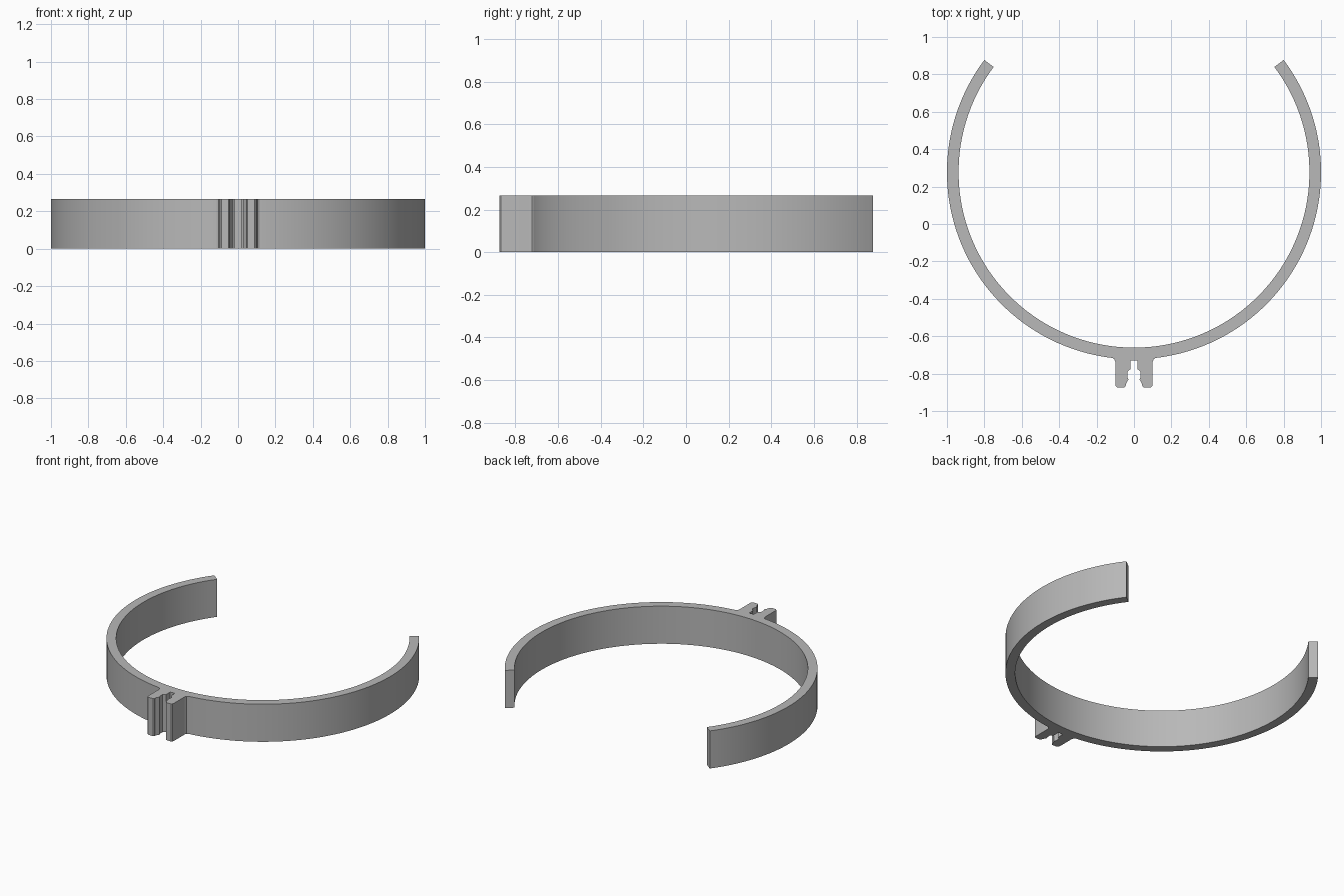
import bpy, bmesh
from math import radians, cos, sin

if "Cube" in bpy.data.objects:
    bpy.data.objects.remove(bpy.data.objects["Cube"], do_unlink=True)

HEIGHT = 0.265
CENTRE_Y = 0.277
OUTER, INNER = 1.0, 0.938
END = radians(36.87)
BOTTOM = radians(-90)
STEPS = 50


def arc(radius, start, end, steps=STEPS):
    """Points along an arc about the band centre."""
    angles = [start + (end - start) * i / steps for i in range(steps + 1)]
    return [(radius * cos(a), CENTRE_Y + radius * sin(a)) for a in angles]


# Left clip arm, from the slot floor round the tip to the band
clip_arm = [
    (0.018, -0.73), (0.018, -0.775), (0.036, -0.79), (0.036, -0.815),
    (0.03, -0.832), (0.043, -0.855), (0.045, -0.868), (0.052, -0.875),
    (0.088, -0.875), (0.097, -0.868), (0.1, -0.855), (0.1, -0.737),
    (0.105, -0.723), (0.115, -0.716),
]

# Left half of the outline: clip arm, outer arc, inner arc
half = clip_arm + arc(OUTER, radians(-82.5), END) + arc(INNER, END, BOTTOM)
half[-1] = (0.0, CENTRE_Y - INNER)
outline = half + [(-x, y) for x, y in reversed(half[:-1])]

# Extrude the outline into a band with its clip
bm = bmesh.new()
base = bm.faces.new([bm.verts.new((x, y, 0)) for x, y in outline])
solid = bmesh.ops.extrude_face_region(bm, geom=[base], use_keep_orig=True)
top = [v for v in solid["geom"] if isinstance(v, bmesh.types.BMVert)]
bmesh.ops.translate(bm, vec=(0, 0, HEIGHT), verts=top)
bmesh.ops.recalc_face_normals(bm, faces=bm.faces)
mesh = bpy.data.meshes.new("clip_band")
bm.to_mesh(mesh)
bm.free()

band = bpy.data.objects.new("clip_band", mesh)
bpy.context.collection.objects.link(band)

# Plain grey
grey = bpy.data.materials.new("grey")
grey.use_nodes = True
colour = (0.48, 0.48, 0.48, 1)
grey.diffuse_color = colour
grey.node_tree.nodes["Principled BSDF"].inputs["Base Color"].default_value = colour
mesh.materials.append(grey)

# Smooth curves, sharp corners
bpy.ops.object.select_all(action="DESELECT")
band.select_set(True)
bpy.context.view_layer.objects.active = band
bpy.ops.object.shade_smooth_by_angle(angle=radians(15))
